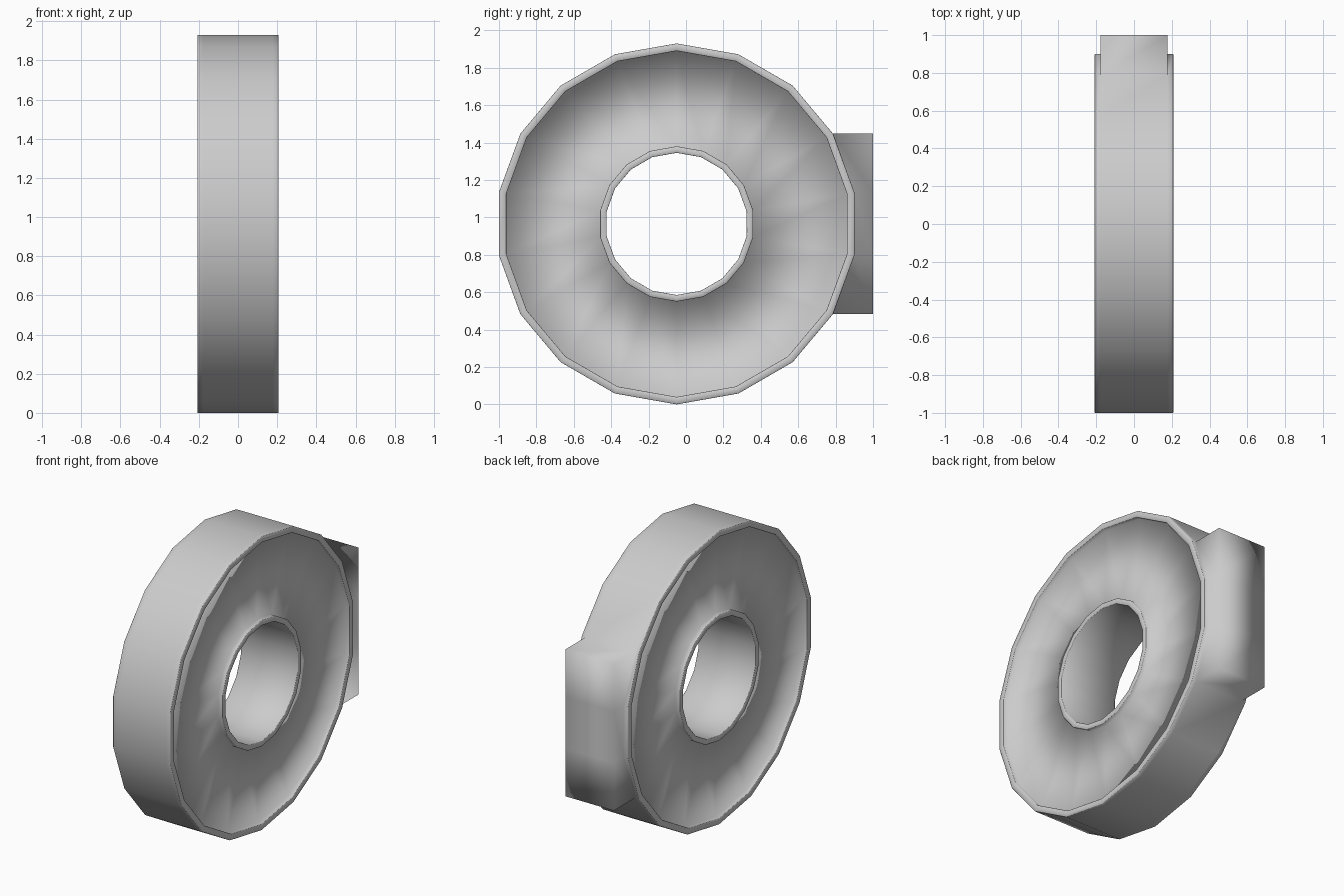
import bpy, bmesh
from math import sin, cos, radians

if "Cube" in bpy.data.objects:
    bpy.data.objects.remove(bpy.data.objects["Cube"])

CY, CZ, R = -0.05, 0.965, 0.965   # wheel centre (y, z) and outer radius
SIDES = 18
BLOCK = (3, 4, 5)                 # facets that carry the mounting block


def rim_point(i, r):
    a = radians(i * 360 / SIDES)
    return CY + r * sin(a), CZ + r * cos(a)


# Ring: closed cross-section (radius, x) turned around the x axis
half = [(R, 0.177), (R, 0.206), (0.963, 0.208), (0.927, 0.208), (0.925, 0.206), (0.925, 0.177),
        (0.415, 0.177), (0.415, 0.206), (0.413, 0.208), (0.382, 0.208), (0.380, 0.206)]
profile = half + [(r, -x) for r, x in reversed(half)]
n = len(profile)
bm = bmesh.new()
rings = []
for i in range(SIDES):
    ring = []
    for r, x in profile:
        y, z = rim_point(i, r)
        ring.append(bm.verts.new((x, y, z)))
    rings.append(ring)
pads = []
for i in range(SIDES):
    a, b = rings[i], rings[(i + 1) % SIDES]
    for j in range(n):
        k = (j + 1) % n
        f = bm.faces.new((a[j], a[k], b[k], b[j]))
        if j == n - 1 and i in BLOCK:
            pads.append(f)

# Mounting block: three tread facets extruded back to a flat plane
bmesh.ops.recalc_face_normals(bm, faces=bm.faces)
ext = bmesh.ops.extrude_face_region(bm, geom=pads)
for v in ext["geom"]:
    if isinstance(v, bmesh.types.BMVert):
        v.co.y = 1.0
bmesh.ops.delete(bm, geom=[f for f in pads if f.is_valid], context='FACES')
bmesh.ops.recalc_face_normals(bm, faces=bm.faces)
for f in bm.faces:
    f.smooth = True
mesh = bpy.data.meshes.new("ring_with_block")
bm.to_mesh(mesh)
bm.free()
obj = bpy.data.objects.new("ring_with_block", mesh)
bpy.context.collection.objects.link(obj)
